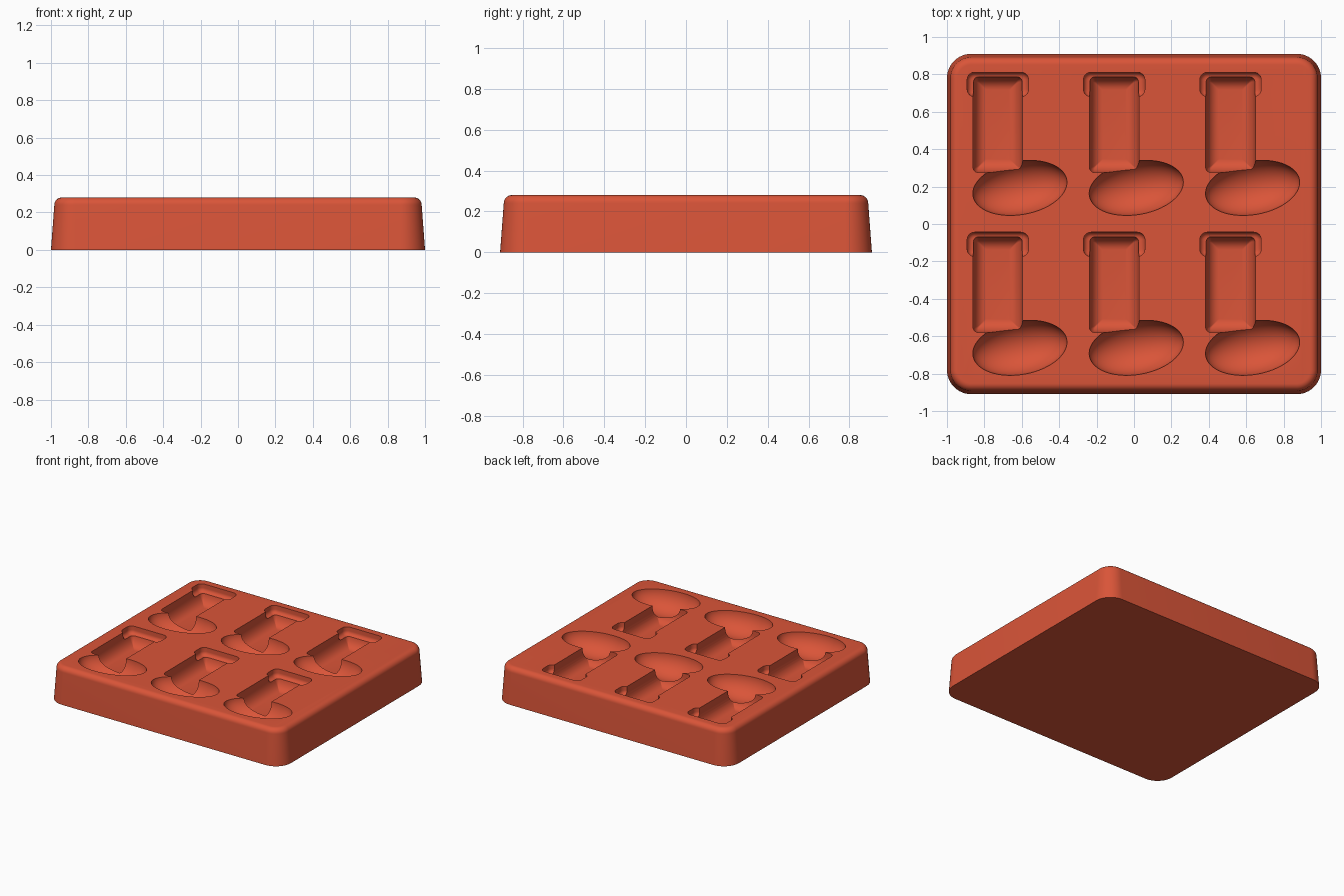
import bpy
import bmesh
from math import cos, sin, pi, radians
from mathutils import Matrix

default = bpy.data.objects.get("Cube")
if default:
    bpy.data.objects.remove(default, do_unlink=True)

TOP = 0.28
COLUMNS = [-0.728, -0.106, 0.516]
ROWS = [0.0, -0.855]

terracotta = bpy.data.materials.new("terracotta red")
terracotta.use_nodes = True
colour = (0.70, 0.09, 0.04, 1.0)
terracotta.diffuse_color = colour
terracotta.node_tree.nodes["Principled BSDF"].inputs["Base Color"].default_value = colour


def add_rounded_loft(bm, cx, cy, hx, hy, radius, levels, steps=8):
    """Stack rounded rectangles; levels are (inset, z) pairs from bottom to top."""
    rings = []
    for inset, z in levels:
        r = max(radius - inset, 0.005)
        ring = []
        for k, (sx, sy) in enumerate([(1, 1), (-1, 1), (-1, -1), (1, -1)]):
            px = cx + sx * (hx - inset - r)
            py = cy + sy * (hy - inset - r)
            for i in range(steps + 1):
                a = (k + i / steps) * pi / 2
                ring.append(bm.verts.new((px + r * cos(a), py + r * sin(a), z)))
        rings.append(ring)
    for low, high in zip(rings, rings[1:]):
        for i in range(len(low)):
            j = (i + 1) % len(low)
            bm.faces.new((low[i], low[j], high[j], high[i]))
    bm.faces.new(rings[0][::-1])
    bm.faces.new(rings[-1])


def basin(depth, width, height, steps=8):
    """Levels of a recess with a rounded edge around its floor."""
    floor = TOP - depth
    levels = []
    for i in range(steps + 1):
        a = i / steps * pi / 2
        levels.append((width * (1 - sin(a)), floor + height * (1 - cos(a))))
    return levels + [(0, TOP + 0.05)]


def make_object(name, bm):
    bmesh.ops.recalc_face_normals(bm, faces=bm.faces)
    mesh = bpy.data.meshes.new(name)
    bm.to_mesh(mesh)
    bm.free()
    mesh.materials.append(terracotta)
    obj = bpy.data.objects.new(name, mesh)
    bpy.context.collection.objects.link(obj)
    return obj


# Tapered block with a rounded upper rim
rim = 0.04
block_levels = [(0, 0)]
for i in range(9):
    a = i / 8 * pi / 2
    block_levels.append((0.018 + rim * (1 - cos(a)), TOP - rim + rim * sin(a)))
bm = bmesh.new()
add_rounded_loft(bm, 0, 0, 1.0, 0.91, 0.13, block_levels, 12)
block = make_object("mould_block", bm)

# Boot-shaped recesses: leg, cuff and foot
legs, cuffs, feet = bmesh.new(), bmesh.new(), bmesh.new()
for x in COLUMNS:
    for y in ROWS:
        add_rounded_loft(legs, x, y + 0.532, 0.133, 0.257, 0.03, basin(0.135, 0.07, 0.1))
        add_rounded_loft(cuffs, x, y + 0.746, 0.164, 0.065, 0.04, basin(0.06, 0.03, 0.03))
        place = (Matrix.Translation((x + 0.118, y + 0.193, TOP + 0.004))
                 @ Matrix.Rotation(radians(10), 4, "Z")
                 @ Matrix.Diagonal((0.255, 0.143, 0.143, 1)))
        bmesh.ops.create_uvsphere(feet, u_segments=56, v_segments=28, radius=1, matrix=place)

cutters = [make_object("leg_cutter", legs), make_object("cuff_cutter", cuffs),
           make_object("foot_cutter", feet)]

bpy.ops.object.select_all(action="DESELECT")
block.select_set(True)
bpy.context.view_layer.objects.active = block
for cutter in cutters:
    cutter.hide_render = True
    cut = block.modifiers.new(cutter.name, "BOOLEAN")
    cut.operation = "DIFFERENCE"
    cut.solver = "EXACT"
    cut.object = cutter
    bpy.ops.object.modifier_apply(modifier=cut.name)
for cutter in cutters:
    bpy.data.objects.remove(cutter, do_unlink=True)

bpy.ops.object.shade_smooth_by_angle(angle=radians(30))
